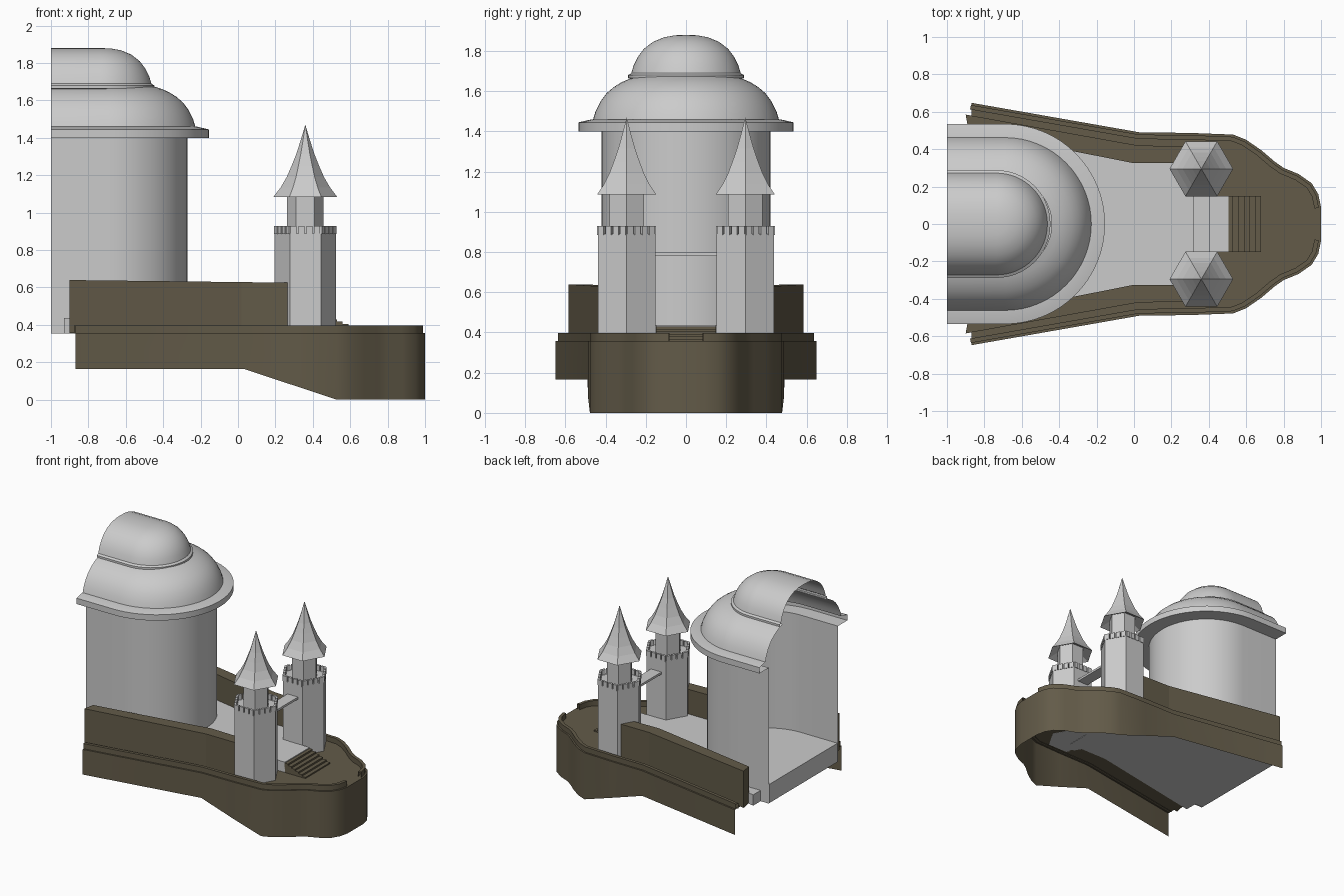
import bpy, bmesh, math
from mathutils import Matrix, Vector

if "Cube" in bpy.data.objects:
    bpy.data.objects.remove(bpy.data.objects["Cube"])


def material(name, rgb):
    m = bpy.data.materials.new(name)
    m.diffuse_color = (*rgb, 1)
    m.use_nodes = True
    m.node_tree.nodes["Principled BSDF"].inputs["Base Color"].default_value = m.diffuse_color
    return m


STONE = material("pale grey", (0.6, 0.6, 0.6))
BROWN = material("dark olive brown", (0.125, 0.105, 0.066))


def finish(name, bm, mat, angle=None):
    bmesh.ops.remove_doubles(bm, verts=bm.verts, dist=1e-5)
    bmesh.ops.recalc_face_normals(bm, faces=bm.faces)
    me = bpy.data.meshes.new(name)
    bm.to_mesh(me)
    bm.free()
    me.materials.append(mat)
    if angle:
        me.shade_smooth()
        me.set_sharp_from_angle(angle=math.radians(angle))
    ob = bpy.data.objects.new(name, me)
    bpy.context.collection.objects.link(ob)
    return ob


def strip(bm, rows, closed=False):
    """Quads between successive rows of points."""
    vr = [[bm.verts.new(p) for p in row] for row in rows]
    for a, b in zip(vr, vr[1:]):
        n = len(a)
        for i in range(n if closed else n - 1):
            j = (i + 1) % n
            bm.faces.new((a[i], a[j], b[j], b[i]))
    return vr


def prism(bm, pts, z0, z1):
    """Closed prism; z1 may be a function of x."""
    top = z1 if callable(z1) else (lambda x: z1)
    vr = strip(bm, [[(x, y, z0) for x, y in pts], [(x, y, top(x)) for x, y in pts]], True)
    bm.faces.new(vr[0])
    bm.faces.new(vr[1])


def box(bm, x0, x1, y0, y1, z0, z1):
    prism(bm, [(x0, y0), (x1, y0), (x1, y1), (x0, y1)], z0, z1)


def mirrored(pts):
    return pts + [(x, -y) for x, y in reversed(pts)]


def stadium(r, cx, z, n=32):
    """Half-round plan, straight sides running back to x = -1."""
    arc = [(cx + r * math.cos(a), r * math.sin(a), z)
           for a in (-math.pi / 2 + math.pi * i / n for i in range(n + 1))]
    return [(-1, -r, z)] + arc + [(-1, r, z)]


def hexagon(r, cx, cy):
    return [(cx + r * math.cos(i * math.pi / 3), cy + r * math.sin(i * math.pi / 3)) for i in range(6)]


# Hull skin: open at the stern and underneath, bottom rising toward the stern
side = [(-0.87, 0.648), (0.03, 0.49), (0.3, 0.487), (0.53, 0.478), (0.6, 0.45), (0.68, 0.395),
        (0.75, 0.335), (0.8, 0.3), (0.88, 0.267), (0.95, 0.218), (0.985, 0.16), (1.0, 0.09)]
outline = mirrored(side)


def keel(x):
    return 0.165 * min(1, max(0, (0.53 - x) / 0.5))


bm = bmesh.new()
strip(bm, [[(x, y, keel(x)) for x, y in outline], [(x, y, 0.358) for x, y in outline]])
finish("hull", bm, BROWN, 35)

# Deck
bm = bmesh.new()
bm.faces.new([bm.verts.new((x, y, 0.358)) for x, y in outline])
finish("deck", bm, BROWN)


# Rail along both sides, with a gap at the bow
def inset(d):
    out = []
    for i, p in enumerate(side):
        a = Vector(side[max(i - 1, 0)])
        b = Vector(side[min(i + 1, len(side) - 1)])
        t = (b - a).normalized()
        out.append((p[0] + t.y * d, p[1] - t.x * d))
    return out


bm = bmesh.new()
for s in (1, -1):
    ring = inset(0.012) + inset(0.036)[::-1]
    n = len(side)
    o, i = [(x, s * y) for x, y in ring[:n]], [(x, s * y) for x, y in ring[n:][::-1]]
    strip(bm, [[(x, y, 0.355) for x, y in o], [(x, y, 0.398) for x, y in o],
               [(x, y, 0.398) for x, y in i], [(x, y, 0.355) for x, y in i]])
finish("rail", bm, BROWN, 30)

# Thick side walls on the deck
bm = bmesh.new()
for s in (1, -1):
    wall = [(-0.9, 0.585), (0.02, 0.42), (0.27, 0.415), (0.27, 0.325), (0.0, 0.325), (-0.885, 0.5)]
    prism(bm, [(x, s * y) for x, y in wall], 0.357, lambda x: 0.629 - 0.012 * x)
finish("side_walls", bm, BROWN)

# Raised floor between the walls
bm = bmesh.new()
prism(bm, mirrored([(-0.93, 0.51), (0.0, 0.33), (0.33, 0.33), (0.33, 0.15), (0.505, 0.15)]), 0.354, 0.437)
finish("raised_floor", bm, STONE)

# Steps down to the bow
bm = bmesh.new()
for k in range(6):
    box(bm, 0.5, 0.53 + 0.03 * k, -0.15, 0.15, 0.357, 0.43 - 0.0125 * k)
finish("steps", bm, BROWN)

# Great hall: round-ended shell, open at the back
bm = bmesh.new()
strip(bm, [stadium(0.42, -0.69, z) for z in (0.354, 1.4)])
finish("hall_wall", bm, STONE, 30)
bm = bmesh.new()
prism(bm, [(p[0], p[1]) for p in stadium(0.415, -0.69, 0)], 0.356, 0.5)
finish("hall_floor", bm, STONE)

# Cornice and lower dome
bm = bmesh.new()
profile = [(0.42, 1.4), (0.535, 1.4), (0.535, 1.445), (0.47, 1.46), (0.462, 1.46), (0.45, 1.5),
           (0.425, 1.55), (0.395, 1.59), (0.36, 1.62), (0.32, 1.645), (0.285, 1.66), (0.25, 1.672)]
strip(bm, [stadium(r, -0.69, z) for r, z in profile])
finish("lower_dome", bm, STONE, 35)

# Upper dome with a small lip
bm = bmesh.new()
profile = [(0.27, 1.66), (0.288, 1.665), (0.288, 1.68), (0.272, 1.69), (0.26, 1.73), (0.24, 1.77),
           (0.21, 1.81), (0.165, 1.845), (0.11, 1.868), (0.055, 1.878), (0, 1.88)]
strip(bm, [stadium(r, -0.735, z) for r, z in profile])
finish("upper_dome", bm, STONE, 35)

# Twin hexagonal gate towers
TX, TY = 0.36, 0.295
for s, label in ((1, "back"), (-1, "front")):
    cy = s * TY
    bm = bmesh.new()
    prism(bm, hexagon(0.165, TX, cy), 0.357, 0.89)
    finish(label + "_tower_body", bm, STONE)

    bm = bmesh.new()
    for k in range(6):  # merlons along each of the six sides
        turn = Matrix.Translation((TX, cy, 0)) @ Matrix.Rotation(math.pi / 6 + k * math.pi / 3, 4, 'Z')
        for j in range(4):
            old = set(bm.verts)
            y = (j - 1.5) * 0.042
            box(bm, 0.13, 0.147, y - 0.016, y + 0.016, 0.885, 0.93)
            bmesh.ops.transform(bm, matrix=turn, verts=[v for v in bm.verts if v not in old])
    finish(label + "_tower_merlons", bm, STONE)

    bm = bmesh.new()
    prism(bm, hexagon(0.098, TX, cy), 0.885, 1.13)
    finish(label + "_turret", bm, STONE)

    bm = bmesh.new()
    spire = [(0.098, 1.12), (0.17, 1.085), (0.132, 1.135), (0.1, 1.19), (0.074, 1.25),
             (0.048, 1.315), (0.024, 1.39), (0, 1.47)]
    strip(bm, [[(x, y, z) for x, y in hexagon(r, TX, cy)] for r, z in spire], True)
    finish(label + "_spire", bm, STONE)

# Footbridge between the towers
bm = bmesh.new()
box(bm, 0.315, 0.405, -0.16, 0.16, 0.78, 0.797)
finish("footbridge", bm, STONE)
